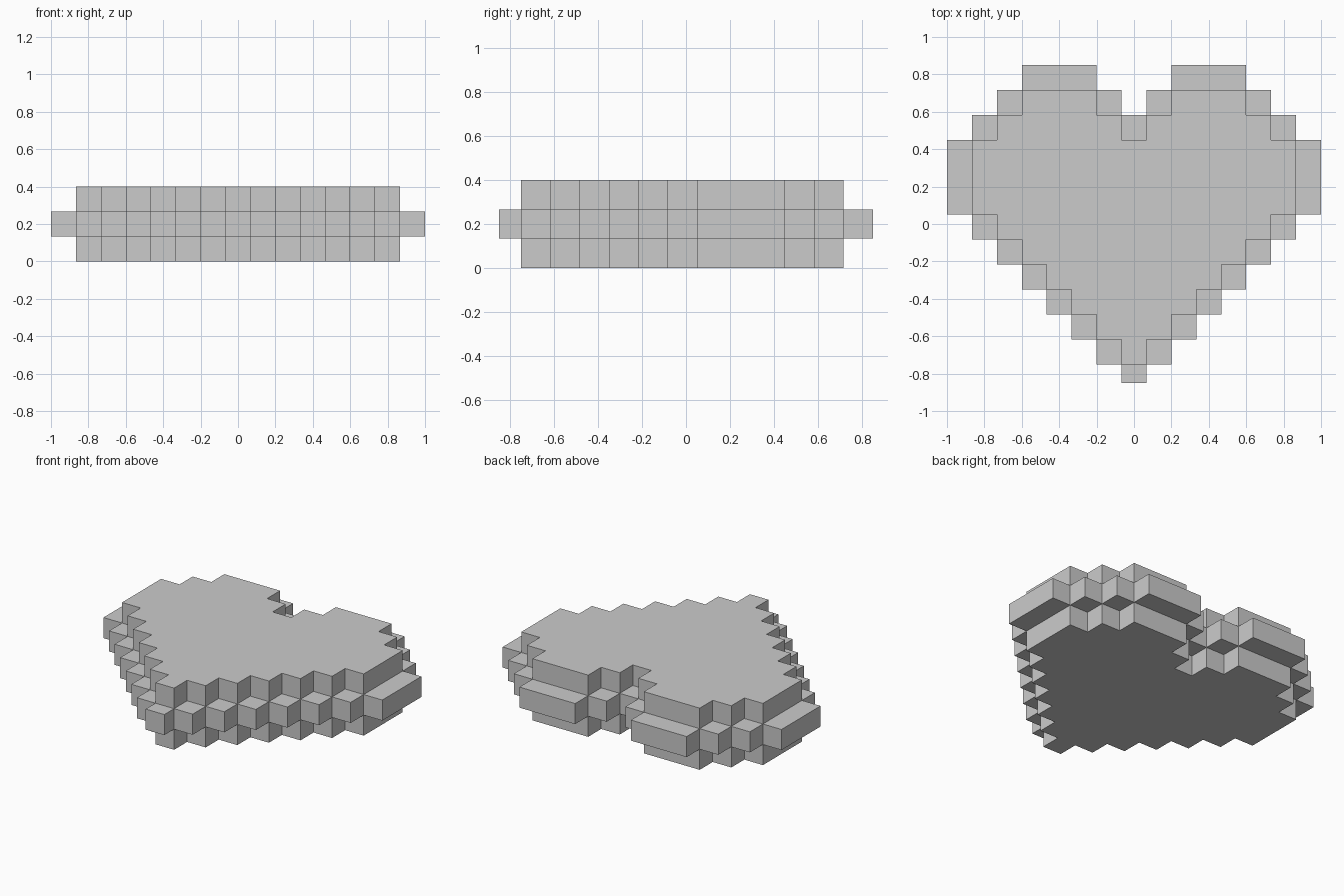
import bpy, bmesh

if "Cube" in bpy.data.objects:
    bpy.data.objects.remove(bpy.data.objects["Cube"])

U = 2 / 15  # cube size

# Row edges from back to front; the front tip row is slightly shorter
Y = [0.85 - U * i for i in range(13)] + [-0.85]

# Filled columns per row, as (first, last) distance from the centre column
RIM = [(2, 4), (1, 5), (0, 6), (0, 7), (0, 7), (0, 7),
       (0, 6), (0, 5), (0, 4), (0, 3), (0, 2), (0, 1), (0, 0)]
CORE = [None, (2, 4), (1, 5), (0, 6), (0, 6), (0, 6),
        (0, 5), (0, 4), (0, 3), (0, 2), (0, 1), (0, 0), None]


def layer_cells(rows, z):
    """Mirrored heart layer as a set of (column, row, layer) cells."""
    return {(s * c, r, z) for r, span in enumerate(rows) if span
            for c in range(span[0], span[1] + 1) for s in (-1, 1)}


# Wide rim layer sandwiched between two smaller layers
cells = layer_cells(CORE, 0) | layer_cells(RIM, 1) | layer_cells(CORE, 2)

# Only the exposed cube sides become faces
bm = bmesh.new()
for cell in cells:
    c, r, z = cell
    bounds = (((c - 0.5) * U, (c + 0.5) * U), (Y[r + 1], Y[r]), (z * U, (z + 1) * U))
    for axis in range(3):
        for side in (0, 1):
            step = 2 * side - 1
            near = list(cell)
            near[axis] += -step if axis == 1 else step
            if tuple(near) in cells:
                continue
            a, b = (axis + 1) % 3, (axis + 2) % 3
            corners = [(0, 0), (1, 0), (1, 1), (0, 1)]
            verts = []
            for i, j in (corners if side else reversed(corners)):
                p = [0, 0, 0]
                p[axis], p[a], p[b] = bounds[axis][side], bounds[a][i], bounds[b][j]
                verts.append(bm.verts.new(p))
            bm.faces.new(verts)

# Weld the cubes and merge coplanar faces into clean flat panels
bmesh.ops.remove_doubles(bm, verts=bm.verts, dist=0.001)
bmesh.ops.dissolve_limit(bm, angle_limit=0.01, verts=bm.verts, edges=bm.edges)

mesh = bpy.data.meshes.new("pixel_heart")
bm.to_mesh(mesh)
bm.free()
bpy.context.collection.objects.link(bpy.data.objects.new("pixel_heart", mesh))
